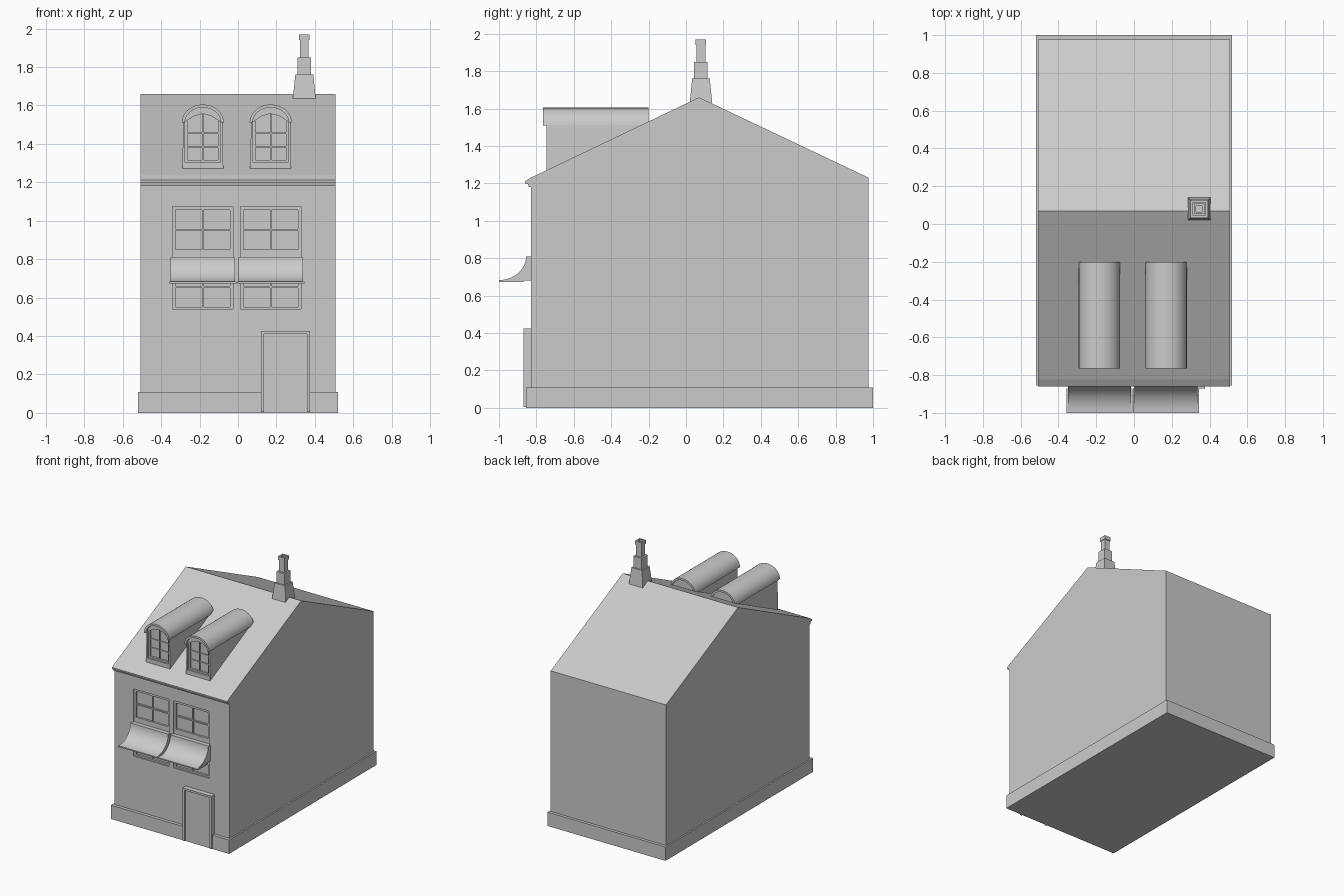
import bpy, bmesh
from math import sin, cos, pi, radians

cube = bpy.data.objects.get("Cube")
if cube:
    bpy.data.objects.remove(cube, do_unlink=True)

GREY = (0.6, 0.6, 0.6, 1.0)
plaster = bpy.data.materials.new("plain_grey")
plaster.use_nodes = True
plaster.diffuse_color = GREY
plaster.node_tree.nodes["Principled BSDF"].inputs["Base Color"].default_value = GREY


def finish(name, bm):
    bmesh.ops.recalc_face_normals(bm, faces=bm.faces)
    mesh = bpy.data.meshes.new(name)
    bm.to_mesh(mesh)
    bm.free()
    mesh.materials.append(plaster)
    ob = bpy.data.objects.new(name, mesh)
    bpy.context.collection.objects.link(ob)
    return ob


def add_prism(bm, pts, axis, a, b):
    """Extrude a closed profile along x (pts are y, z) or y (pts are x, z)."""
    place = (lambda p, t: (t, p[0], p[1])) if axis == "x" else (lambda p, t: (p[0], t, p[1]))
    near = [bm.verts.new(place(p, a)) for p in pts]
    far = [bm.verts.new(place(p, b)) for p in pts]
    bm.faces.new(near)
    bm.faces.new(far[::-1])
    n = len(pts)
    for i in range(n):
        j = (i + 1) % n
        bm.faces.new((near[i], far[i], far[j], near[j]))


def add_box(bm, x0, x1, y0, y1, z0, z1):
    add_prism(bm, [(x0, z0), (x1, z0), (x1, z1), (x0, z1)], "y", y0, y1)


def prism(name, pts, axis, a, b):
    bm = bmesh.new()
    add_prism(bm, pts, axis, a, b)
    return finish(name, bm)


def activate(ob):
    bpy.ops.object.select_all(action="DESELECT")
    ob.select_set(True)
    bpy.context.view_layer.objects.active = ob


def smooth(ob):
    activate(ob)
    bpy.ops.object.shade_smooth_by_angle(angle=radians(35))


def carve(ob, bm):
    """Cut the solids in bm out of ob."""
    cutter = finish("cutter", bm)
    cutter.hide_render = True
    mod = ob.modifiers.new("carve", "BOOLEAN")
    mod.operation = "DIFFERENCE"
    mod.solver = "EXACT"
    mod.object = cutter
    activate(ob)
    bpy.ops.object.modifier_apply(modifier=mod.name)
    bpy.data.objects.remove(cutter, do_unlink=True)


def arch(cx, half, spring, rise, steps=16):
    return [(cx + half * cos(pi * i / steps), spring + rise * sin(pi * i / steps))
            for i in range(steps + 1)]


HALF = 0.508
FRONT, BACK = -0.83, 0.977
SIDES = {"right": -0.183, "left": 0.17}

# Plinth and gabled body
prism("plinth", [(-0.855, 0), (1, 0), (1, 0.11), (-0.855, 0.11)], "x", -0.52, 0.52)
body = prism("house_body",
             [(FRONT, 0.05), (BACK, 0.05), (BACK, 1.23), (0.07, 1.66), (FRONT, 1.23)],
             "x", -HALF, HALF)

# Window recesses in the front wall
WIN = 0.157
recess = bmesh.new()
for cx in SIDES.values():
    add_box(recess, cx - WIN, cx + WIN, FRONT - 0.05, FRONT + 0.025, 0.54, 1.075)
carve(body, recess)

# Eaves moulding
prism("eaves_moulding",
      [(FRONT + 0.01, 1.237), (-0.86, 1.212), (-0.858, 1.198), (-0.845, 1.198),
       (-0.84, 1.18), (FRONT + 0.01, 1.18)], "x", -HALF, HALF)

# Window frames and glazing bars
for side, cx in SIDES.items():
    bm = bmesh.new()
    y0, y1 = FRONT + 0.009, FRONT + 0.03
    for s in (-1, 1):
        add_box(bm, cx + s * WIN, cx + s * 0.142, y0, y1, 0.54, 1.075)
    for z0, z1 in ((0.54, 0.552), (0.76, 0.85), (1.057, 1.075)):
        add_box(bm, cx - 0.142, cx + 0.142, y0, y1, z0, z1)
    for z in (0.655, 0.953):
        add_box(bm, cx - 0.142, cx + 0.142, y0 + 0.004, y1, z - 0.005, z + 0.005)
    for z0, z1 in ((0.552, 0.76), (0.85, 1.057)):
        add_box(bm, cx - 0.004, cx + 0.004, y0 + 0.005, y1, z0, z1)
    finish(side + "_window_frame", bm)

    # Concave awning with a front rail
    curve = [(-1 + 0.145 * sin(pi / 2 * i / 10), 0.81 - 0.127 * cos(pi / 2 * i / 10))
             for i in range(11)]
    smooth(prism(side + "_awning", curve + [(FRONT + 0.01, 0.81), (FRONT + 0.01, 0.68)],
                 "x", cx - 0.167, cx + 0.167))
    bm = bmesh.new()
    add_box(bm, cx - 0.175, cx + 0.175, -1, -0.87, 0.674, 0.683)
    finish(side + "_awning_rail", bm)

# Dormers with arched hoods
for side, cx in SIDES.items():
    block = prism(side + "_dormer",
                  [(cx - 0.107, 1.25), (cx + 0.107, 1.25)] + arch(cx, 0.102, 1.51, 0.086),
                  "y", -0.745, -0.21)
    opening = bmesh.new()
    add_prism(opening, [(cx - 0.092, 1.305), (cx + 0.092, 1.305), (cx + 0.092, 1.515),
                        (cx + 0.045, 1.545), (cx, 1.557), (cx - 0.045, 1.545),
                        (cx - 0.092, 1.515)], "y", -0.8, -0.72)
    carve(block, opening)
    outer = arch(cx, 0.11, 1.51, 0.095)
    inner = arch(cx, 0.094, 1.51, 0.079)
    smooth(prism(side + "_dormer_hood", outer + inner[::-1], "y", -0.765, -0.2))

    # Dormer sash
    bm = bmesh.new()
    for s in (-1, 1):
        add_box(bm, cx + s * 0.092, cx + s * 0.08, -0.735, -0.715, 1.305, 1.52)
    add_box(bm, cx - 0.08, cx + 0.08, -0.735, -0.715, 1.305, 1.317)
    add_box(bm, cx - 0.004, cx + 0.004, -0.73, -0.715, 1.317, 1.555)
    for z in (1.385, 1.455):
        add_box(bm, cx - 0.08, cx + 0.08, -0.728, -0.715, z - 0.004, z + 0.004)
    finish(side + "_dormer_sash", bm)

# Door surround and door
D0, D1 = 0.12, 0.375
bm = bmesh.new()
add_prism(bm, [(D0, 0.005), (D0 + 0.016, 0.005), (D0 + 0.016, 0.41), (D1 - 0.016, 0.41),
               (D1 - 0.016, 0.005), (D1, 0.005), (D1, 0.425), (D0, 0.425)],
          "y", -0.87, FRONT + 0.02)
finish("door_surround", bm)
bm = bmesh.new()
add_box(bm, D0 + 0.016, D1 - 0.016, -0.858, FRONT + 0.02, 0.005, 0.41)
finish("door", bm)

# Stepped chimney with a hollow top
bm = bmesh.new()
rings = []
for r, z in ((0.06, 1.63), (0.047, 1.76), (0.036, 1.76), (0.036, 1.85), (0.023, 1.85),
             (0.023, 1.94), (0.028, 1.94), (0.028, 1.97), (0.016, 1.97), (0.016, 1.93)):
    rings.append([bm.verts.new((0.345 + sx * r, 0.08 + sy * r, z))
                  for sx, sy in ((-1, -1), (1, -1), (1, 1), (-1, 1))])
for low, high in zip(rings, rings[1:]):
    for i in range(4):
        j = (i + 1) % 4
        bm.faces.new((low[i], low[j], high[j], high[i]))
bm.faces.new(rings[0][::-1])
bm.faces.new(rings[-1])
finish("chimney", bm)
